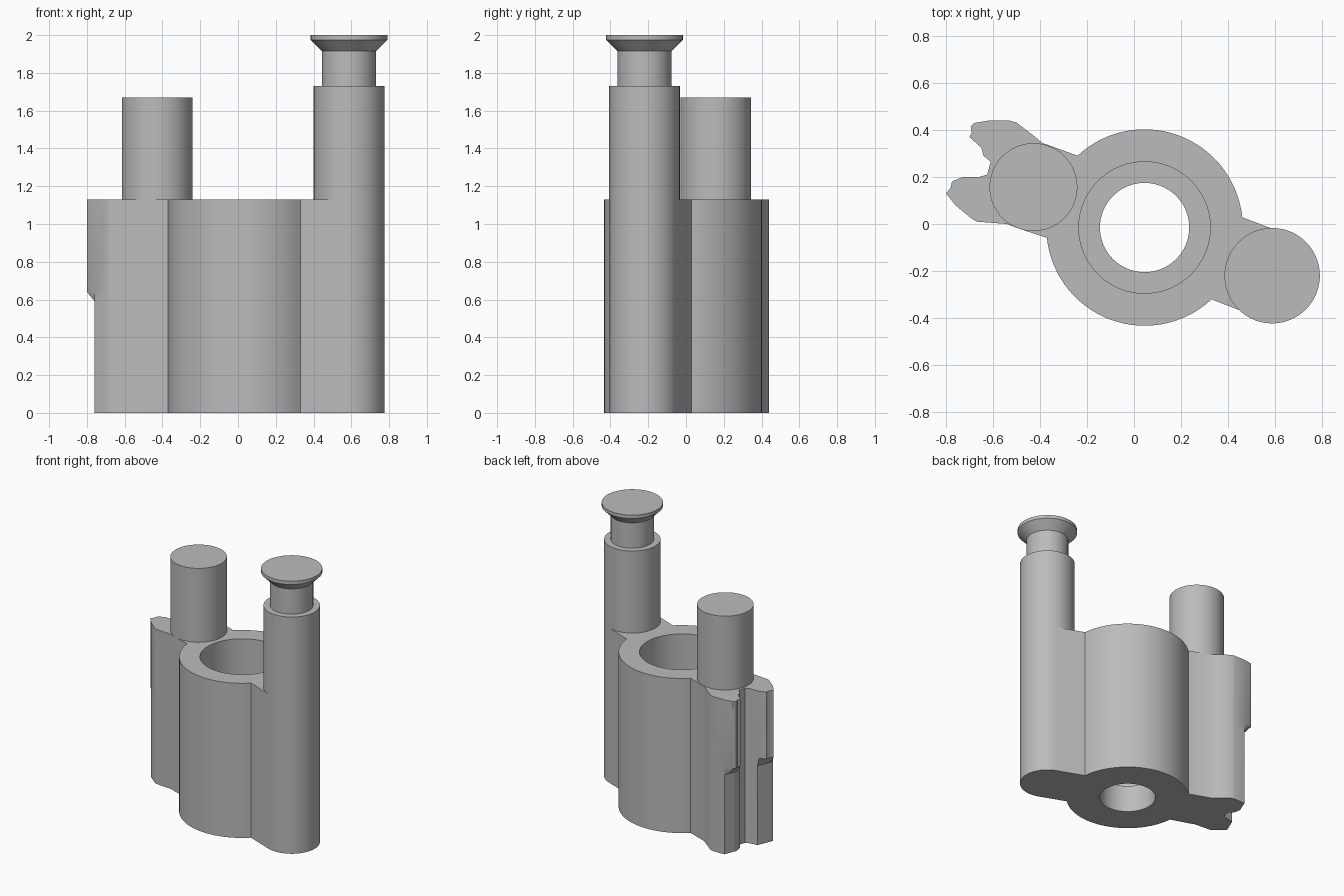
import bpy
import bmesh
from math import radians, cos, sin
from mathutils import Vector

if "Cube" in bpy.data.objects:
    bpy.data.objects.remove(bpy.data.objects["Cube"], do_unlink=True)

grey = bpy.data.materials.new("plain grey")
grey.use_nodes = True
grey.diffuse_color = (0.5, 0.5, 0.5, 1)
grey.node_tree.nodes["Principled BSDF"].inputs["Base Color"].default_value = grey.diffuse_color

HUB, HUB_RADIUS = Vector((0.045, -0.015)), 0.418
POST = Vector((0.588, -0.22))
PIN = Vector((-0.428, 0.157))
POST_RADIUS = 0.187
BODY_TOP = 1.13


def arc(center, radius, start, end, steps):
    """Points along an arc, counter-clockwise, angles in degrees."""
    angles = [radians(start + (end - start) * i / steps) for i in range(steps + 1)]
    return [center + radius * Vector((cos(a), sin(a))) for a in angles]


def circle(center, radius):
    return arc(center, radius, 0, 360, 72)[:-1]


def add_loop(bm, points, z):
    return [bm.verts.new((p.x, p.y, z)) for p in points]


def skin(bm, loops):
    """Join each loop to the next with quads."""
    for low, high in zip(loops, loops[1:]):
        for i in range(len(low)):
            j = (i + 1) % len(low)
            bm.faces.new((low[i], low[j], high[j], high[i]))


def fill_between(bm, *loops):
    """Fill a flat cap bounded by an outer loop and a hole."""
    edges = [bm.edges.get((l[i - 1], l[i])) for l in loops for i in range(len(l))]
    bmesh.ops.triangle_fill(bm, edges=edges, use_beauty=True, normal=(0, 0, 1))


def finish(bm, name):
    bmesh.ops.recalc_face_normals(bm, faces=bm.faces[:])
    mesh = bpy.data.meshes.new(name)
    bm.to_mesh(mesh)
    bm.free()
    mesh.materials.append(grey)
    obj = bpy.data.objects.new(name, mesh)
    bpy.context.collection.objects.link(obj)
    bpy.ops.object.select_all(action='DESELECT')
    obj.select_set(True)
    bpy.context.view_layer.objects.active = obj
    bpy.ops.object.shade_smooth_by_angle(angle=radians(30))


def turned_part(name, center, profile):
    """Round part from (radius, height) pairs, closed at the top."""
    bm = bmesh.new()
    loops = [add_loop(bm, circle(center, r), z) for r, z in profile]
    skin(bm, loops)
    bm.faces.new(loops[-1])
    finish(bm, name)


# Forked arm outline, from the back round to the front
fork = [Vector(p) for p in (
    (-0.39, 0.345), (-0.42, 0.37), (-0.5, 0.432), (-0.53, 0.44), (-0.62, 0.44),
    (-0.68, 0.43), (-0.695, 0.415), (-0.69, 0.39), (-0.7, 0.37), (-0.65, 0.325),
    (-0.64, 0.29), (-0.61, 0.265), (-0.625, 0.21), (-0.66, 0.2), (-0.73, 0.2),
    (-0.775, 0.18), (-0.78, 0.155), (-0.8, 0.13), (-0.76, 0.08), (-0.7, 0.03),
    (-0.67, 0.01), (-0.54, 0), (-0.495, -0.018))]

# Whole body outline: hub front, post side, hub back, fork
outline = (arc(HUB, HUB_RADIUS, 186, 313, 30) + arc(POST, POST_RADIUS, 249, 429, 36)
           + arc(HUB, HUB_RADIUS, 6, 133, 30) + fork)

# The lower half of each prong is cut back to a flat face
cuts = [(Vector((-0.62, 0.43)), Vector((-0.665, 0.32)), lambda p: p.y > 0.25),
        (Vector((-0.715, 0.19)), Vector((-0.76, 0.085)), lambda p: p.y <= 0.25)]


def cut_back(p):
    for a, b, applies in cuts:
        along = (b - a).normalized()
        normal = Vector((along.y, -along.x))
        if normal.x > 0:
            normal = -normal
        depth = (p - a).dot(normal)
        if p.x < -0.6 and applies(p) and depth > 0:
            return p - normal * depth
    return p


# Body with stepped bore
lower = [cut_back(p) for p in outline]
bm = bmesh.new()
outside = [add_loop(bm, pts, z) for pts, z in
           ((lower, 0), (lower, 0.58), (outline, 0.64), (outline, BODY_TOP))]
bore = [add_loop(bm, circle(HUB, r), z) for r, z in
        ((0.19, 0), (0.19, 0.2), (0.28, 0.2), (0.28, BODY_TOP))]
skin(bm, outside)
skin(bm, bore)
fill_between(bm, outside[0], bore[0])
fill_between(bm, outside[-1], bore[-1])
finish(bm, "body")

# Tall post with neck and flared cap, and the plain pin
turned_part("flared_post", POST, ((POST_RADIUS, BODY_TOP), (POST_RADIUS, 1.73), (0.143, 1.73),
                                  (0.143, 1.915), (0.203, 1.975), (0.203, 2)))
turned_part("plain_pin", PIN, ((POST_RADIUS, BODY_TOP), (POST_RADIUS, 1.67)))
